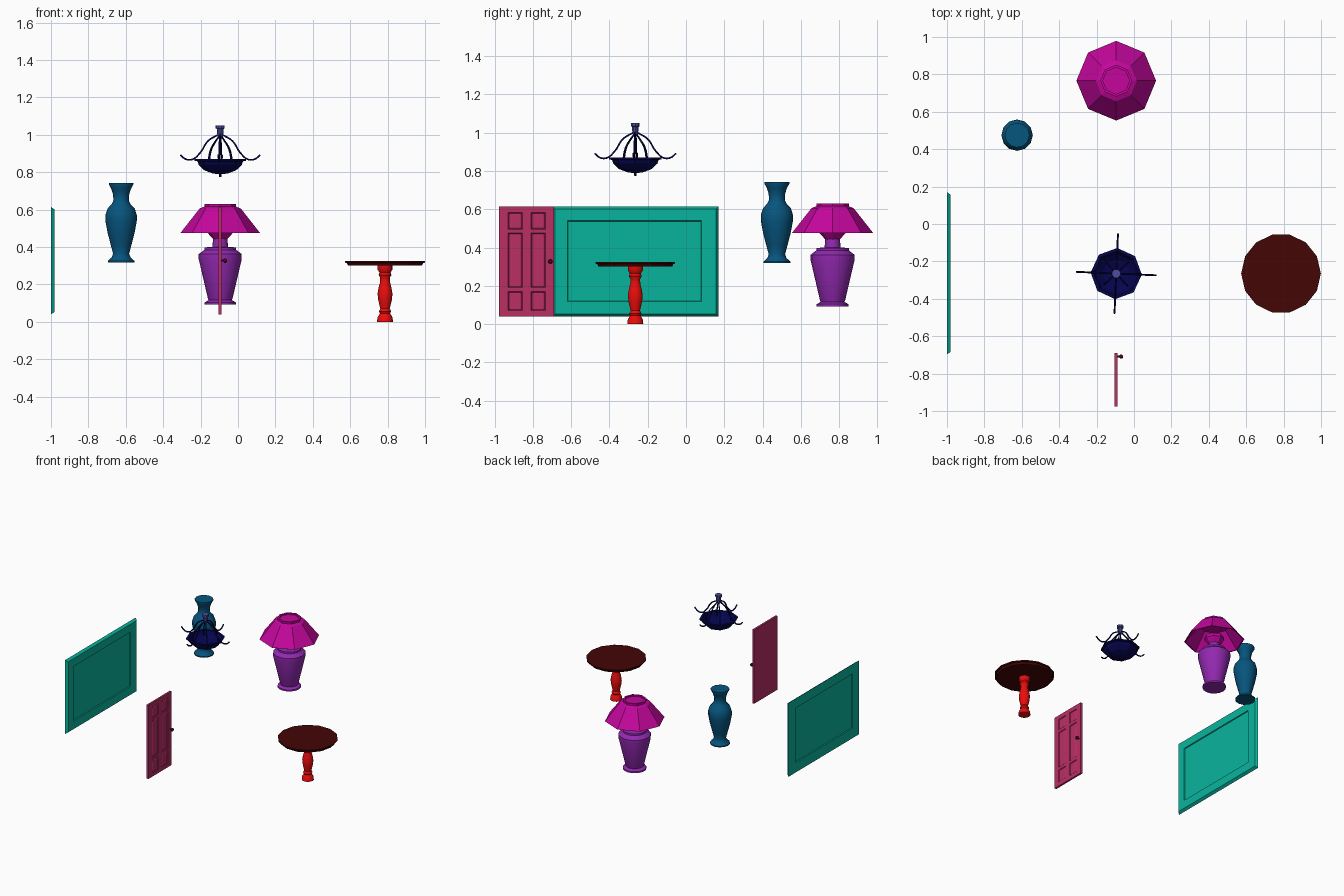
import bpy, bmesh, math

if "Cube" in bpy.data.objects:
    bpy.data.objects.remove(bpy.data.objects["Cube"])


def material(name, r, g, b):
    m = bpy.data.materials.new(name)
    m.diffuse_color = [(c / 255) ** 2.2 for c in (r, g, b)] + [1]
    m.use_nodes = True
    m.node_tree.nodes["Principled BSDF"].inputs["Base Color"].default_value = m.diffuse_color
    return m


def finish(bm, name, mat, loc=(0, 0, 0), smooth=None):
    me = bpy.data.meshes.new(name)
    bm.to_mesh(me)
    bm.free()
    me.materials.append(mat)
    ob = bpy.data.objects.new(name, me)
    bpy.context.collection.objects.link(ob)
    ob.location = loc
    if smooth:
        bpy.ops.object.select_all(action='DESELECT')
        bpy.context.view_layer.objects.active = ob
        ob.select_set(True)
        bpy.ops.object.shade_smooth_by_angle(angle=math.radians(smooth))
    return ob


def lathe(name, profile, n, x, y, mat, smooth=None, turn=0):
    """Closed turned solid; profile is (radius, z), starting and ending on the axis."""
    bm = bmesh.new()
    rings = []
    for r, z in profile:
        if r == 0:
            rings.append([bm.verts.new((0, 0, z))] * n)
        else:
            rings.append([bm.verts.new((r * math.cos(turn + math.tau * i / n),
                                        r * math.sin(turn + math.tau * i / n), z)) for i in range(n)])
    for a, b in zip(rings, rings[1:]):
        for i in range(n):
            j = (i + 1) % n
            bm.faces.new(list(dict.fromkeys((a[i], a[j], b[j], b[i]))))
    bmesh.ops.recalc_face_normals(bm, faces=bm.faces)
    return finish(bm, name, mat, (x, y, 0), smooth)


def panel(name, x0, x1, ys, zs, cells, mat, chamfer=0, insets=(), back=False):
    """Slab facing +x, divided by ys/zs; the chosen cells get stepped recesses."""
    bm = bmesh.new()
    ny, nz = len(ys), len(zs)
    F, B = [[[bm.verts.new((x, y, z)) for z in zs] for y in ys] for x in (x1, x0)]
    recess = []
    for g in (F, B):
        for i in range(ny - 1):
            for j in range(nz - 1):
                f = bm.faces.new((g[i][j], g[i + 1][j], g[i + 1][j + 1], g[i][j + 1]))
                if (i, j) in cells and (g is F or back):
                    recess.append(f)
    for j in range(nz - 1):
        for i in (0, ny - 1):
            bm.faces.new((F[i][j], F[i][j + 1], B[i][j + 1], B[i][j]))
    for i in range(ny - 1):
        for j in (0, nz - 1):
            bm.faces.new((F[i][j], F[i + 1][j], B[i + 1][j], B[i][j]))
    for i in range(ny):
        for j in range(nz):
            F[i][j].co.y += chamfer * ((i == 0) - (i == ny - 1))
            F[i][j].co.z += chamfer * ((j == 0) - (j == nz - 1))
    bmesh.ops.recalc_face_normals(bm, faces=bm.faces)
    for thick, depth in insets:
        bmesh.ops.inset_individual(bm, faces=recess, thickness=thick, depth=depth)
    return finish(bm, name, mat)


def rods(name, paths, radius, x, y, mat):
    """Smooth bent rods; each path is (angle, [(radius, z), ...])."""
    cu = bpy.data.curves.new(name, 'CURVE')
    cu.dimensions = '3D'
    cu.bevel_depth, cu.bevel_resolution, cu.resolution_u = radius, 1, 5
    cu.use_fill_caps = True
    for ang, pts in paths:
        sp = cu.splines.new('BEZIER')
        sp.bezier_points.add(len(pts) - 1)
        for bp, (r, z) in zip(sp.bezier_points, pts):
            bp.co = (r * math.cos(ang), r * math.sin(ang), z)
            bp.handle_left_type = bp.handle_right_type = 'AUTO'
    cu.materials.append(mat)
    ob = bpy.data.objects.new(name, cu)
    bpy.context.collection.objects.link(ob)
    ob.location = (x, y, 0)


teal = material("teal", 17, 178, 155)
rose = material("rose", 184, 50, 100)
knob_mat = material("knob_dark", 90, 20, 45)
blue = material("vase_blue", 15, 85, 125)
purple = material("purple", 145, 45, 175)
magenta = material("magenta", 195, 15, 155)
navy = material("navy", 13, 13, 80)
cap_mat = material("cap_blue", 75, 80, 155)
wood = material("dark_wood", 70, 14, 14)
red = material("red", 235, 20, 20)

# Picture frame on the left, facing +x
panel("picture_frame", -1.0, -0.981, (-0.697, -0.62, 0.08, 0.17), (0.04, 0.117, 0.54, 0.614),
      {(1, 1)}, teal, 0.013, ((0.004, -0.007),), back=True)

# Six-panel door with its knob
panel("door", -0.103, -0.088, (-0.976, -0.93, -0.855, -0.81, -0.735, -0.69),
      (0.04, 0.07, 0.17, 0.19, 0.475, 0.495, 0.582, 0.614),
      {(i, j) for i in (1, 3) for j in (1, 3, 5)}, rose, 0, ((0.006, -0.004), (0.008, 0.003)))
knob = lathe("door_knob", ((0, 0), (0.005, 0), (0.005, 0.012), (0.012, 0.016),
                           (0.012, 0.025), (0.007, 0.03), (0, 0.03)), 10, 0, 0, knob_mat, 40)
knob.location = (-0.09, -0.709, 0.327)
knob.rotation_euler = (0, math.pi / 2, 0)

# Vase
lathe("vase", ((0, 0.318), (0.071, 0.318), (0.071, 0.326), (0.050, 0.345), (0.043, 0.365),
               (0.055, 0.41), (0.072, 0.475), (0.084, 0.54), (0.084, 0.57), (0.073, 0.605),
               (0.050, 0.63), (0.041, 0.65), (0.043, 0.68), (0.052, 0.71), (0.066, 0.735),
               (0.066, 0.743), (0, 0.743)), 12, -0.625, 0.475, blue, 35)

# Table lamp: base and eight-sided shade
LX, LY = -0.095, 0.766
lathe("lamp_base", ((0, 0.092), (0.083, 0.092), (0.083, 0.104), (0.062, 0.116), (0.066, 0.125),
                    (0.115, 0.335), (0.115, 0.362), (0.085, 0.385), (0.085, 0.398), (0.042, 0.40),
                    (0.038, 0.45), (0, 0.45)), 16, LX, LY, purple, 30)
lathe("lamp_collar", ((0, 0.442), (0.038, 0.442), (0.07, 0.478), (0.07, 0.50), (0, 0.50)),
      8, LX, LY, magenta)
lathe("lamp_shade", ((0, 0.595), (0.105, 0.595), (0.205, 0.475), (0.213, 0.475), (0.11, 0.606),
                     (0.085, 0.616), (0.085, 0.63), (0.071, 0.63), (0.071, 0.62), (0, 0.62)),
      8, LX, LY, magenta)

# Chandelier: faceted bowl, ceiling cap, four long arms, four inner stays
CX, CY, TURN = -0.095, -0.265, math.radians(-2.5)
lathe("chandelier_bowl", ((0, 0.773), (0.007, 0.776), (0.007, 0.789), (0.04, 0.793), (0.085, 0.81),
                          (0.115, 0.838), (0.122, 0.858), (0.137, 0.861), (0.137, 0.87),
                          (0.12, 0.87), (0.105, 0.843), (0.075, 0.822), (0, 0.805)),
      8, CX, CY, navy, None, TURN)
lathe("chandelier_cap", ((0, 0.985), (0.013, 0.985), (0.017, 1.01), (0.017, 1.03), (0.024, 1.034),
                         (0.024, 1.05), (0, 1.05)), 10, CX, CY, cap_mat, 30)
arm = [(0.012, 1.0), (0.065, 0.967), (0.108, 0.903), (0.15, 0.868), (0.185, 0.87), (0.213, 0.892)]
stay = [(0.01, 0.99), (0.035, 0.965), (0.07, 0.92), (0.09, 0.84)]
rods("chandelier_arms", [(TURN + k * math.pi / 2, arm) for k in range(4)], 0.005, CX, CY, navy)
rods("chandelier_stays", [(TURN + (k + 0.5) * math.pi / 2, stay) for k in range(4)],
     0.004, CX, CY, navy)

# Round pedestal table
TX, TY = 0.786, -0.265
lathe("table_top", ((0, 0.30), (0.198, 0.30), (0.204, 0.314), (0.213, 0.316), (0.213, 0.325),
                    (0, 0.325)), 14, TX, TY, wood)
lathe("table_pedestal", ((0, 0), (0.043, 0), (0.040, 0.025), (0.027, 0.045), (0.033, 0.056),
                         (0.025, 0.07), (0.036, 0.115), (0.040, 0.15), (0.034, 0.185),
                         (0.027, 0.21), (0.026, 0.235), (0.034, 0.25), (0.030, 0.265),
                         (0.040, 0.28), (0.040, 0.302), (0, 0.302)), 14, TX, TY, red, 40)
